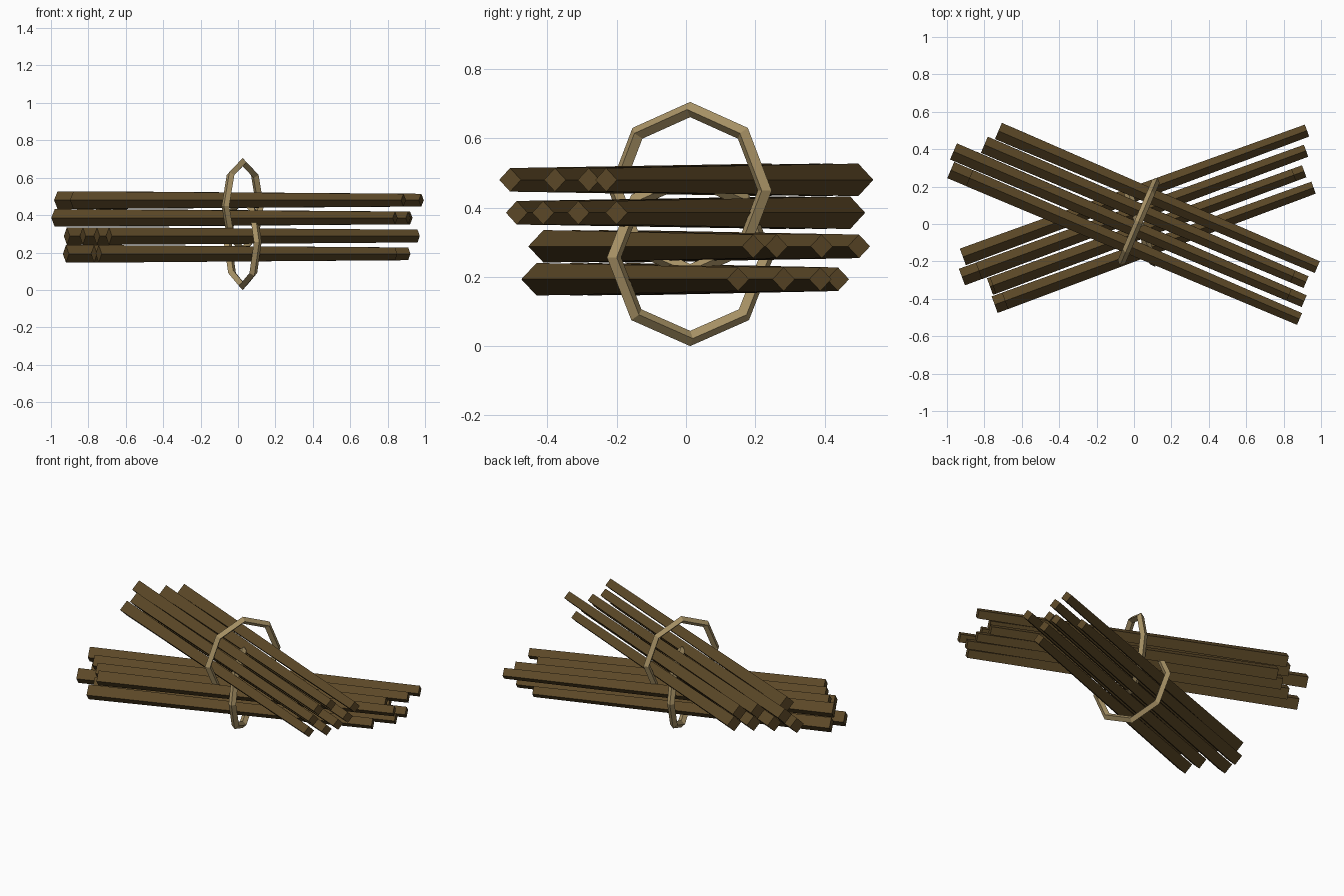
import bpy
import bmesh
import math
from mathutils import Vector, Matrix

cube = bpy.data.objects.get("Cube")
if cube:
    bpy.data.objects.remove(cube, do_unlink=True)


def make_material(name, rgb):
    mat = bpy.data.materials.new(name)
    mat.use_nodes = True
    mat.diffuse_color = (*rgb, 1)
    mat.node_tree.nodes["Principled BSDF"].inputs["Base Color"].default_value = (*rgb, 1)
    return mat


wood = make_material("dark brown wood", (0.105, 0.064, 0.02))
rope = make_material("tan rope", (0.40, 0.295, 0.135))


def add_stake(name, start, end):
    """Four-sided stake standing on edge, thick at start and thin at end."""
    start, end = Vector(start), Vector(end)
    axis = end - start
    turn = axis.to_track_quat('Z', 'Y').to_matrix().to_4x4()
    bm = bmesh.new()
    bmesh.ops.create_cone(bm, cap_ends=True, segments=4, radius1=0.047, radius2=0.034,
                          depth=axis.length,
                          matrix=Matrix.Translation((start + end) / 2) @ turn)
    mesh = bpy.data.meshes.new(name)
    bm.to_mesh(mesh)
    bm.free()
    mesh.materials.append(wood)
    bpy.context.collection.objects.link(bpy.data.objects.new(name, mesh))


def add_layer(name, z, slope, offset, spans):
    """Row of parallel stakes; spans holds each stake's left and right end in x."""
    for i, (x0, x1) in enumerate(spans):
        c = offset - 0.106 * i
        add_stake(f"{name}_stake_{i + 1}", (x0, slope * x0 + c, z), (x1, slope * x1 + c, z))


def add_ring(name, z, slope):
    """Eight-sided rope loop around a bundle that runs along the slope."""
    bpy.ops.mesh.primitive_torus_add(
        major_segments=8, minor_segments=4, major_radius=0.234, minor_radius=0.022,
        location=(0.025, 0.012, z), rotation=(0, math.pi / 2, math.atan(slope)))
    ring = bpy.context.object
    ring.name = name
    ring.data.materials.append(rope)
    for poly in ring.data.polygons:
        poly.use_smooth = False


# Lower bundle
LOW, HIGH = 0.367, -0.427
add_layer("lower_bundle_bottom", 0.193, LOW, 0.16,
          [(-0.90, 0.76), (-0.92, 0.91), (-0.77, 0.91), (-0.745, 0.84)])
add_layer("lower_bundle_top", 0.288, LOW, 0.16,
          [(-0.915, 0.925), (-0.83, 0.92), (-0.755, 0.855), (-0.69, 0.96)])

# Upper bundle, crossing the lower one
add_layer("upper_bundle_bottom", 0.385, HIGH, 0.188,
          [(-0.67, 0.91), (-0.76, 0.92), (-0.86, 0.91), (-0.98, 0.84)])
add_layer("upper_bundle_top", 0.48, HIGH, 0.188,
          [(-0.725, 0.98), (-0.80, 0.85), (-0.965, 0.83), (-0.88, 0.885)])

# Rope loops
add_ring("lower_rope_loop", 0.256, LOW)
add_ring("upper_rope_loop", 0.449, HIGH)
